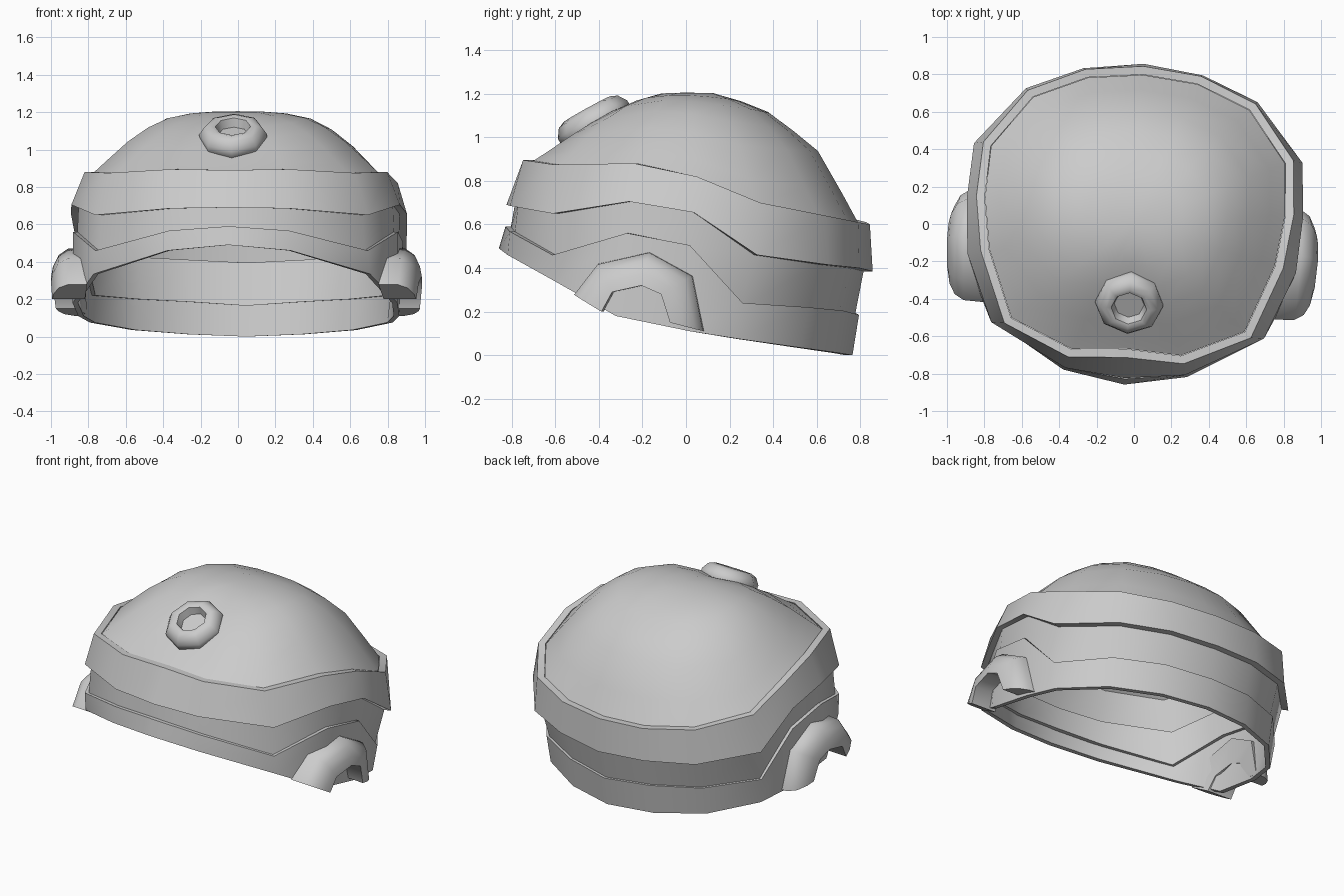
import bpy, bmesh, math
from mathutils import Vector, Matrix

if "Cube" in bpy.data.objects:
    bpy.data.objects.remove(bpy.data.objects["Cube"])

TURN = -0.06  # the whole helmet is turned slightly about z


def finish(name, bm, angle=55):
    bmesh.ops.recalc_face_normals(bm, faces=bm.faces)
    me = bpy.data.meshes.new(name)
    bm.to_mesh(me)
    bm.free()
    ob = bpy.data.objects.new(name, me)
    bpy.context.collection.objects.link(ob)
    ob.rotation_euler.z = TURN
    bpy.ops.object.select_all(action='DESELECT')
    ob.select_set(True)
    bpy.context.view_layer.objects.active = ob
    bpy.ops.object.shade_smooth_by_angle(angle=math.radians(angle))
    return ob


def full(half):
    """Complete a front-to-back half ring with its mirror image."""
    pts = [Vector(p) for p in half]
    return pts + [Vector((-p.x, p.y, p.z)) for p in reversed(pts[1:-1])]


def inset(ring, d, dz=0.0):
    out = []
    for p in ring:
        k = 1 - d / math.hypot(p.x, p.y)
        out.append(Vector((p.x * k, p.y * k, p.z + dz)))
    return out


def loft(bm, rings, closed=False):
    """Skin closed rings; 'closed' also joins the last ring to the first."""
    vs = [[bm.verts.new(p) for p in r] for r in rings]
    n, m = len(vs[0]), len(vs)
    for j in range(m if closed else m - 1):
        a, b = vs[j], vs[(j + 1) % m]
        for i in range(n):
            k = (i + 1) % n
            bm.faces.new((a[i], a[k], b[k], b[i]))
    return vs


def band(name, low, high, thick):
    bm = bmesh.new()
    loft(bm, [low, high, inset(high, thick), inset(low, thick)], closed=True)
    return finish(name, bm)


# Edge lines of the bands, front to back on the right half
upper_top = full([(0, -.715, .89), (.31, -.73, .895), (.66, -.57, .875), (.81, -.19, .88),
                  (.85, .1, .82), (.83, .39, .70), (.61, .68, .64), (.31, .81, .61), (0, .845, .60)])
upper_low = full([(0, -.825, .69), (.32, -.79, .685), (.73, -.57, .65), (.88, -.21, .705),
                  (.90, .09, .655), (.88, .38, .46), (.62, .69, .415), (.32, .815, .40), (0, .858, .385)])
lower_top = full([(0, -.83, .59), (.32, -.79, .567), (.73, -.57, .46), (.87, -.22, .56),
                  (.88, .07, .505), (.83, .31, .24), (.60, .60, .22), (.31, .74, .205), (0, .795, .185)])
lower_low = full([(0, -.86, .49), (.33, -.80, .46), (.74, -.55, .335), (.87, -.27, .18),
                  (.86, .07, .11), (.81, .29, .075), (.60, .56, .035), (.31, .71, .012), (0, .765, 0)])

band("upper_band", upper_low, upper_top, .045)
band("lower_band", lower_low, lower_top, .03)
band("middle_shell", inset(lower_top, .022, -.02), inset(upper_low, .04, .01), .03)

# Dome: shrinking rings with a flatter front slope
rim = inset(upper_top, .047, -.005)
rings = [rim]
TOP = 1.205
for s, front, side, back in ((.9, .13, .22, .24), (.76, .33, .52, .56), (.62, .52, .75, .71),
                             (.48, .70, .90, .845), (.32, .87, .97, .93), (.16, .985, .995, .995)):
    ring = []
    for p in rim:
        c = p.y / math.hypot(p.x, p.y)
        f = side + ((front if c < 0 else back) - side) * c * c
        ring.append(Vector((p.x * s, p.y * s, p.z + (TOP - p.z) * f)))
    rings.append(ring)
bm = bmesh.new()
last = loft(bm, rings)[-1]
tip = bm.verts.new((0, 0, TOP))
for i in range(len(last)):
    bm.faces.new((last[i], last[(i + 1) % len(last)], tip))
finish("dome", bm)

# Eight-sided ring knob on the front slope
bm = bmesh.new()
place = Matrix.Translation((0, -.415, 1.055)) @ Matrix.Rotation(math.radians(29), 4, 'X')
knob = []
for r, h in ((.16, -.04), (.182, -.005), (.182, .03), (.155, .07), (.12, .085), (.095, .078), (.08, .03)):
    knob.append([place @ Vector((r * math.cos(i * math.pi / 4),
                                 r * math.sin(i * math.pi / 4), h)) for i in range(8)])
vs = loft(bm, knob)
bm.faces.new(vs[-1])
finish("top_knob", bm)

# Arched ear guards: flared hoods, open underneath, mirrored to the left
outer = [(-.465, .28), (-.355, .42), (-.115, .475), (.085, .365), (.135, .11)]
inner = [(-.33, .20), (-.28, .29), (-.145, .32), (-.055, .28), (-.015, .15)]
base = [.78, .80, .82, .82, .82]
flare = [-.015, -.005, .003, 0, -.015]
sections = []
for o, n, b, d in zip(outer, inner, base, flare):
    def at(x, t):
        return Vector((x, o[0] + (n[0] - o[0]) * t, o[1] + (n[1] - o[1]) * t))
    sections.append([at(b, 0), at(.90 + d, .03), at(.95 + d, .25),
                     at(.98 + d, .65), at(.99 + d, 1), at(b + .02, 1)])
bm = bmesh.new()
vs = loft(bm, sections)
bm.faces.new(vs[0])
bm.faces.new(vs[-1])
ear = finish("ear_guard", bm)
ear.modifiers.new("mirror", 'MIRROR')
